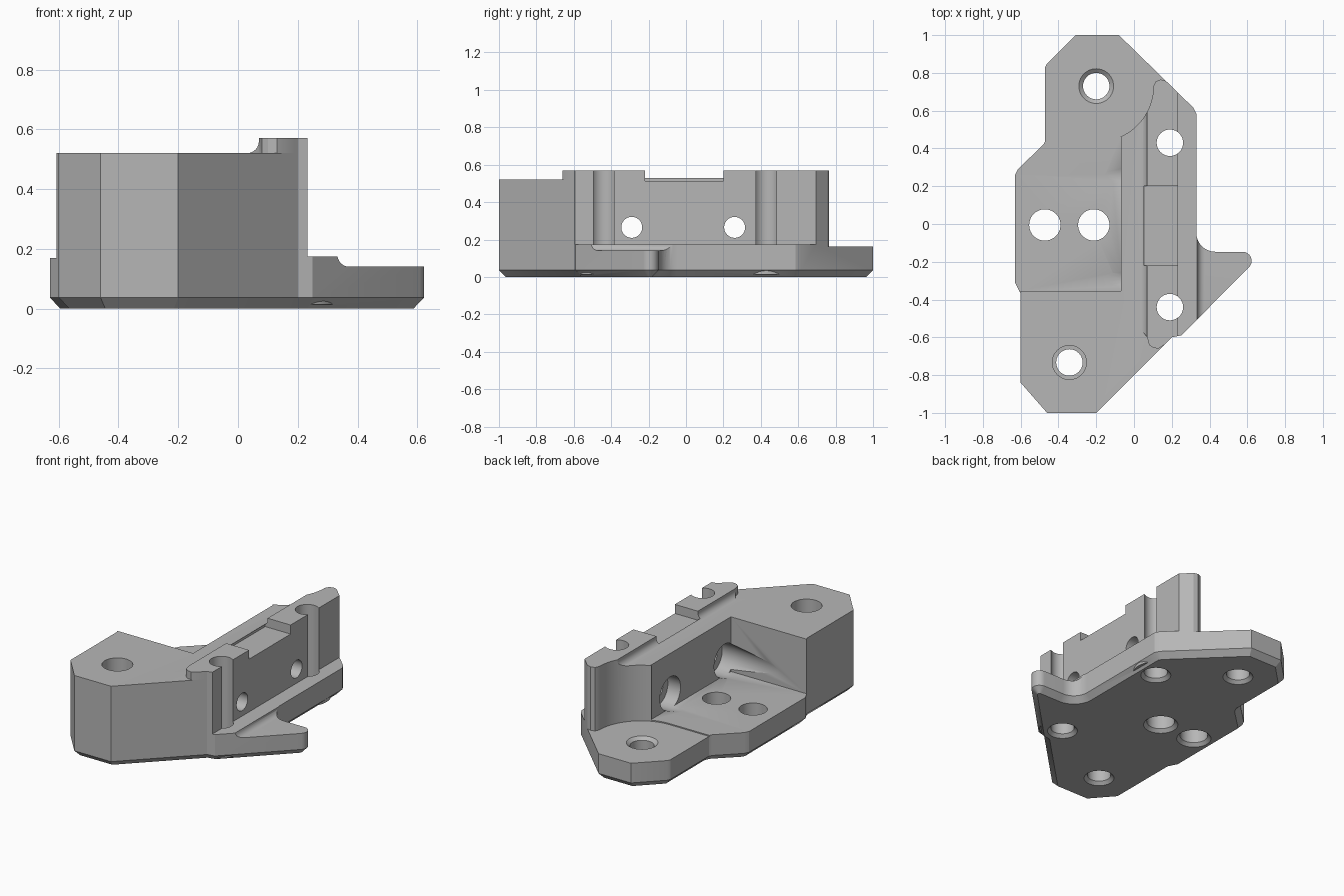
import bpy, bmesh, math
from mathutils import Vector, Matrix

cube = bpy.data.objects.get("Cube")
if cube:
    bpy.data.objects.remove(cube, do_unlink=True)

FLOOR, DECK, TOP = 0.17, 0.52, 0.57


def arc(cx, cy, r, a0, a1, n=10):
    return [(cx + r * math.cos(math.radians(a0 + (a1 - a0) * i / n)),
             cy + r * math.sin(math.radians(a0 + (a1 - a0) * i / n))) for i in range(n + 1)]


def make_object(name, bm):
    bmesh.ops.recalc_face_normals(bm, faces=bm.faces[:])
    mesh = bpy.data.meshes.new(name)
    bm.to_mesh(mesh)
    bm.free()
    obj = bpy.data.objects.new(name, mesh)
    bpy.context.scene.collection.objects.link(obj)
    return obj


def loft(name, rings):
    """Skin a closed solid through rings with equal point counts."""
    bm = bmesh.new()
    loops = [[bm.verts.new(p) for p in ring] for ring in rings]
    n = len(loops[0])
    for a, b in zip(loops, loops[1:]):
        for i in range(n):
            j = (i + 1) % n
            bm.faces.new((a[i], a[j], b[j], b[i]))
    bm.faces.new(loops[0][::-1])
    bm.faces.new(loops[-1])
    return make_object(name, bm)


def prism_z(name, pts, z0, z1):
    return loft(name, [[(x, y, z) for x, y in pts] for z in (z0, z1)])


def prism_y(name, pts):
    return loft(name, [[(x, y, z) for x, z in pts] for y in (-2, 2)])


def box(name, x0, x1, y0, y1, z0, z1):
    return prism_z(name, [(x0, y0), (x1, y0), (x1, y1), (x0, y1)], z0, z1)


def turned(name, origin, profile, along_x=False, n=40):
    """Round solid from (distance, radius) pairs along z or x."""
    ox, oy, oz = origin
    rings = []
    for d, r in profile:
        circle = arc(0, 0, r, 0, 360, n)[:-1]
        rings.append([(ox + d, oy + u, oz + v) if along_x else (ox + u, oy + v, oz + d)
                      for u, v in circle])
    return loft(name, rings)


def inset(pts, d):
    """Mitred inward offset of a counter-clockwise outline."""
    out = []
    for i, p in enumerate(pts):
        p, a, b = Vector(p), Vector(pts[i - 1]), Vector(pts[(i + 1) % len(pts)])
        e, f = (p - a).normalized(), (b - p).normalized()
        n1, n2 = Vector((-e.y, e.x)), Vector((-f.y, f.x))
        out.append(tuple(p + (n1 + n2) * d / (1 + n1.dot(n2))))
    return out


# Whole block with a chamfered underside
outline = ([(-0.46, -1), (-0.2, -1), (0.2, -0.6), (0.25, -0.59)]
           + arc(0.575, -0.195, 0.048, -45, 90, 8)
           + arc(0.43, -0.047, 0.1, 270, 180, 8)
           + [(0.33, 0.585), (0.315, 0.615), (-0.08, 1), (-0.31, 1), (-0.46, 0.85),
              (-0.47, 0.83), (-0.47, 0.44), (-0.48, 0.42), (-0.615, 0.29), (-0.63, 0.26),
              (-0.63, -0.31), (-0.6, -0.37), (-0.6, -0.84)])
under = inset(outline, 0.035)
body = loft("mounting_bracket", [[(x, y, 0) for x, y in under],
                                 [(x, y, 0.037) for x, y in outline],
                                 [(x, y, TOP) for x, y in outline]])


def combine(tool, operation="DIFFERENCE"):
    mod = body.modifiers.new("cut", "BOOLEAN")
    mod.operation, mod.object, mod.solver = operation, tool, "EXACT"
    bpy.context.view_layer.objects.active = body
    bpy.ops.object.modifier_apply(modifier=mod.name)
    bpy.data.objects.remove(tool, do_unlink=True)


# Pads under the slot holes that interrupt the chamfer
SLOTS = [(0.19, 0.43), (0.19, -0.44)]
for x, y in SLOTS:
    combine(turned("slot_pad", (x, y, 0), [(0.014, 0.137), (0.06, 0.137)]), "UNION")

# Ledge in front of the wall, stepping down to the pointed wing
combine(prism_y("ledge_cut", [(0.233, 1), (0.233, 0.174), (0.333, 0.174)]
                + arc(0.372, 0.179, 0.039, 190, 270, 6) + [(1, 0.14), (1, 1)]))

# Deck behind the raised lip, with a filleted step
combine(prism_y("deck_cut", [(-1, 1), (-1, DECK)] + arc(0.03, 0.56, 0.04, 270, 360, 6)
                + [(0.07, 1)]))

# Rounded front end of the lip
combine(prism_z("lip_end_cut", [(0.03, -2), (0.03, -0.55), (0.07, -0.6), (0.08, -0.64),
                                (0.1, -0.655), (0.13, -0.66), (0.16, -0.64), (0.19, -0.61),
                                (0.23, -0.595), (0.5, -0.595), (0.5, -2)], DECK, 1))

# Open pocket behind the wall
combine(box("pocket_cut", -1, -0.07, -0.355, 0.46, FLOOR, 1))

# Rear lug with a round clearance into the wall
combine(prism_z("lug_cut", [(-1, 0.437)] + arc(-0.19, 0.73, 0.293, -90, 0, 20)
                + [(0.115, 0.755), (0.14, 0.765), (0.17, 0.757), (0.4, 0.757),
                   (0.4, 1.2), (-1, 1.2)], 0.163, 1))

# Notch in the lip
combine(box("notch_cut", 0.053, 0.4, -0.22, 0.2, 0.512, 1))


# Vertical holes with chamfered lower rims
def bore(x, y, r, extra):
    combine(turned("bore", (x, y, 0), [(-0.02, r + 0.04), (0.02, r), *extra]))


for x, y in SLOTS:
    bore(x, y, 0.07, [(1, 0.07)])
for x in (-0.472, -0.213):
    bore(x, -0.005, 0.083, [(1, 0.083)])
bore(-0.2, 0.73, 0.07, [(0.145, 0.07), (0.163, 0.092), (1, 0.092)])
bore(-0.342, -0.733, 0.07, [(0.165, 0.07), (0.166, 0.09), (1, 0.09)])

# Cross holes through the wall with tapered tool access
for y in (-0.29, 0.26):
    combine(turned("cross_hole", (0, y, 0.265),
                   [(-0.45, 0.06), (-0.07, 0.105), (0.02, 0.105), (0.021, 0.056), (0.5, 0.056)],
                   along_x=True))

# Single grey finish
grey = bpy.data.materials.new("plain_grey")
grey.use_nodes = True
colour = (0.47, 0.47, 0.47, 1)
grey.diffuse_color = colour
grey.node_tree.nodes["Principled BSDF"].inputs["Base Color"].default_value = colour
body.data.materials.clear()
body.data.materials.append(grey)
for p in body.data.polygons:
    p.material_index = 0

for o in bpy.context.selected_objects:
    o.select_set(False)
body.select_set(True)
bpy.context.view_layer.objects.active = body
bpy.ops.object.shade_smooth_by_angle(angle=math.radians(25))
